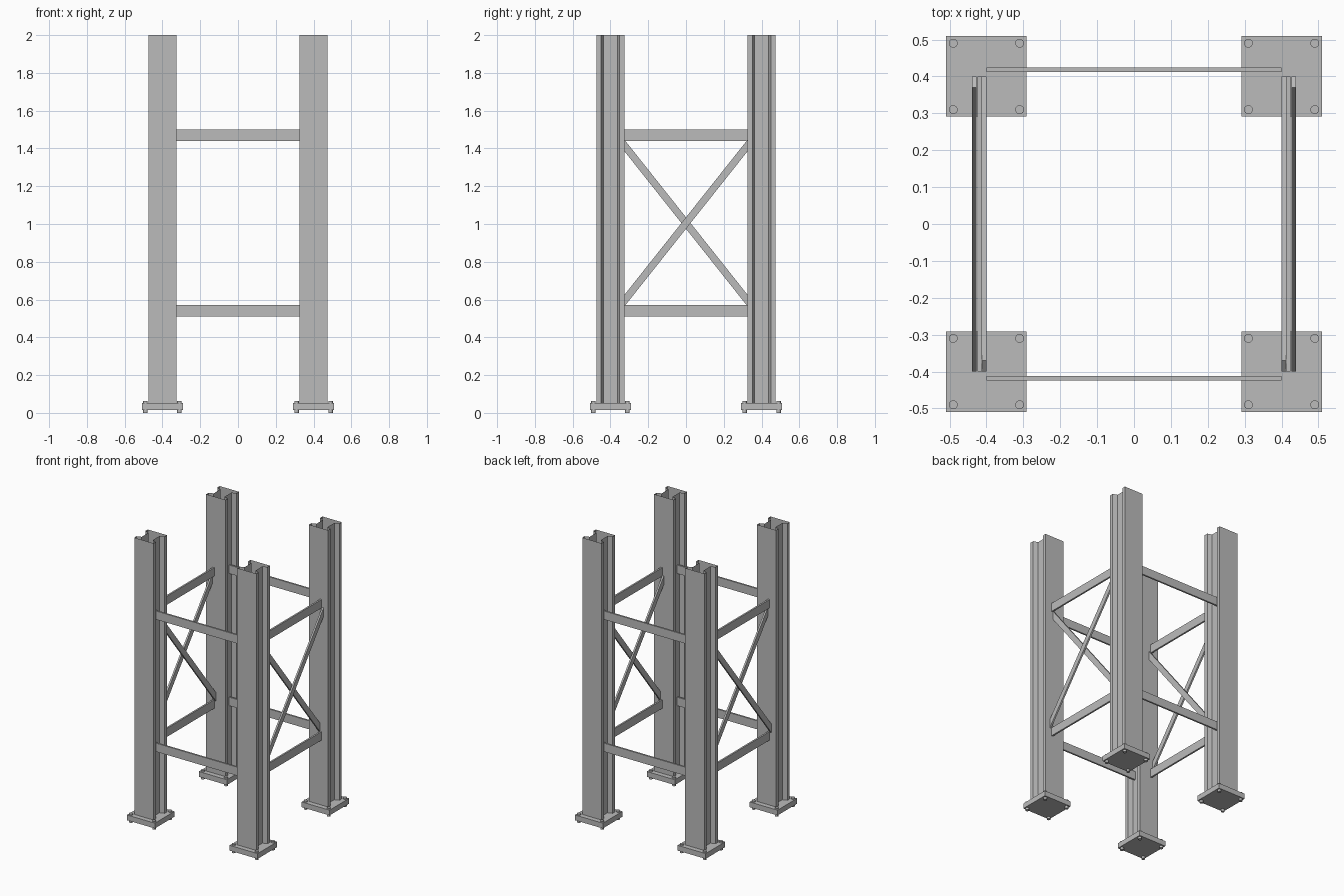
import bpy
import bmesh
from math import atan2, hypot
from mathutils import Matrix, Vector

cube = bpy.data.objects.get("Cube")
if cube:
    bpy.data.objects.remove(cube, do_unlink=True)

steel = bpy.data.materials.new("steel_grey")
steel.use_nodes = True
GREY = (0.5, 0.5, 0.5, 1)
steel.diffuse_color = GREY
steel.node_tree.nodes["Principled BSDF"].inputs["Base Color"].default_value = GREY

CENTRE = 0.4          # column axis offset from the middle
SIDES = (-1, 1)


def finish(name, bm):
    bmesh.ops.recalc_face_normals(bm, faces=bm.faces)
    mesh = bpy.data.meshes.new(name)
    bm.to_mesh(mesh)
    bm.free()
    mesh.materials.append(steel)
    obj = bpy.data.objects.new(name, mesh)
    bpy.context.scene.collection.objects.link(obj)
    return obj


def box(name, centre, size, tilt=0):
    """Box turned about the x axis by tilt."""
    bm = bmesh.new()
    turn = Matrix.Translation(centre) @ Matrix.Rotation(tilt, 4, 'X')
    bmesh.ops.create_cube(bm, size=1, matrix=turn @ Matrix.Diagonal((*size, 1)))
    return finish(name, bm)


def column(name, cx, cy):
    """Hollow rolled section: wide flanges front and back, recessed web, open ends."""
    half, tip, root, web = 0.075, 0.049, 0.038, 0.043
    quarter = [(half, half), (half, tip), (web, root)]
    right = quarter + [(x, -y) for x, y in reversed(quarter)]
    profile = right + [(-x, -y) for x, y in right]
    bm = bmesh.new()
    low = [bm.verts.new((cx + x, cy + y, 0.05)) for x, y in profile]
    high = [bm.verts.new((cx + x, cy + y, 2)) for x, y in profile]
    for i in range(len(low)):
        j = (i + 1) % len(low)
        bm.faces.new((low[i], low[j], high[j], high[i]))
    return finish(name, bm)


def bolts(name, cx, cy):
    bm = bmesh.new()
    for sx in SIDES:
        for sy in SIDES:
            spot = Vector((cx + sx * 0.09, cy + sy * 0.09, 0.031))
            bmesh.ops.create_cone(bm, cap_ends=True, segments=16, radius1=0.012,
                                  radius2=0.012, depth=0.062,
                                  matrix=Matrix.Translation(spot))
    return finish(name, bm)


# Columns with base plates and anchor bolts
for sx, side in zip(SIDES, ("right", "left")):
    for sy, end in zip(SIDES, ("front", "back")):
        cx, cy = sx * CENTRE, sy * CENTRE
        column(f"{end}_{side}_column", cx, cy)
        box(f"{end}_{side}_base_plate", (cx, cy, 0.034), (0.218, 0.218, 0.037))
        bolts(f"{end}_{side}_bolts", cx, cy)

# Horizontal flat bars on all four sides
THICK = 0.012
for z, level in ((0.54, "lower"), (1.47, "upper")):
    for s, end, side in zip(SIDES, ("front", "back"), ("right", "left")):
        box(f"{level}_{end}_bar", (0, s * 0.418, z), (0.8, THICK, 0.06))
        box(f"{level}_{side}_bar", (s * 0.418, 0, z), (THICK, 0.8, 0.06))

# Crossed braces, one inside and one outside the side bars
RUN, RISE = 0.77, 0.97
for s, side in zip(SIDES, ("right", "left")):
    for direction, x, layer in ((1, 0.433, "outer"), (-1, 0.406, "inner")):
        box(f"{side}_{layer}_brace", (s * x, 0, 1.005),
            (THICK, hypot(RUN, RISE), 0.038), direction * atan2(RISE, RUN))
